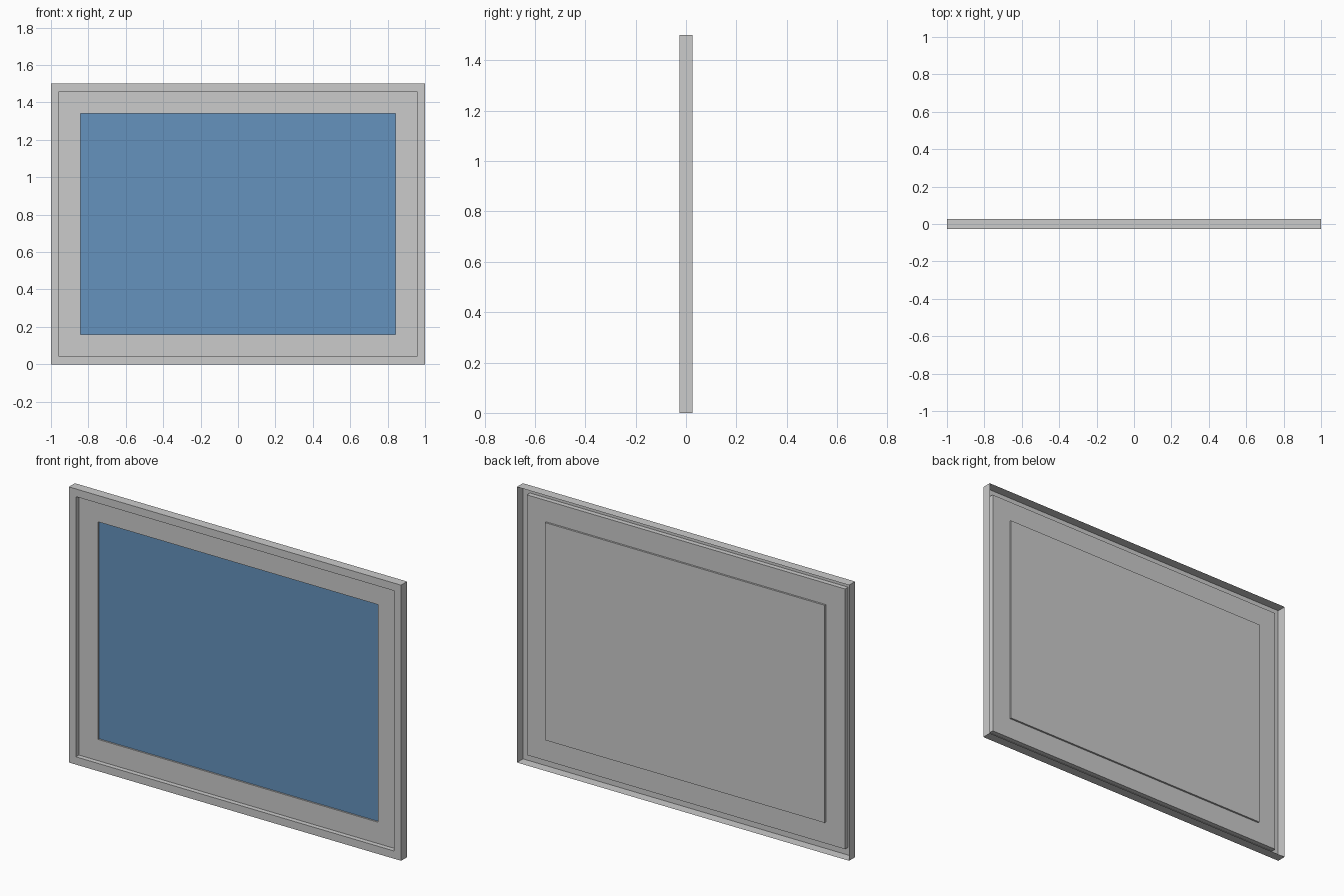
import bpy, bmesh

if "Cube" in bpy.data.objects:
    bpy.data.objects.remove(bpy.data.objects["Cube"])

W, H, D = 2.0, 1.5, 0.026   # overall width, height, half depth
LIP, MAT = 0.042, 0.158     # insets of the frame lip and the mat window
Y_MAT = -D + 0.026          # depth of the mat surface
Y_PIC = Y_MAT + 0.010       # depth of the backing


def stepped_panel(name, steps, cap=False):
    """Bridge rectangles given as (inset, y) from outside to inside."""
    bm = bmesh.new()
    prev = None
    for inset, y in steps:
        x, z0, z1 = W / 2 - inset, inset, H - inset
        ring = [bm.verts.new(p) for p in
                ((-x, y, z0), (x, y, z0), (x, y, z1), (-x, y, z1))]
        if prev:
            for i in range(4):
                j = (i + 1) % 4
                bm.faces.new((prev[i], prev[j], ring[j], ring[i]))
        prev = ring
    if cap:
        bm.faces.new(prev)
    mesh = bpy.data.meshes.new(name)
    bm.to_mesh(mesh)
    bm.free()
    obj = bpy.data.objects.new(name, mesh)
    bpy.context.collection.objects.link(obj)
    return obj


# Outer frame: thin side walls, front border and inner lip, open at the back
stepped_panel("frame", [(0, D), (0, -D), (LIP, -D), (LIP, Y_MAT)])

# Mat border stepping back to the backing sheet
stepped_panel("mat_and_backing",
              [(LIP, Y_MAT), (MAT, Y_MAT), (MAT, Y_PIC)], cap=True)

# Blue picture sheet lying on the backing
picture = stepped_panel("picture", [(MAT, Y_PIC - 0.001)], cap=True)
blue = bpy.data.materials.new("picture_blue")
blue.diffuse_color = (0.13, 0.29, 0.51, 1)
blue.use_nodes = True
blue.node_tree.nodes["Principled BSDF"].inputs["Base Color"].default_value = blue.diffuse_color
picture.data.materials.append(blue)
